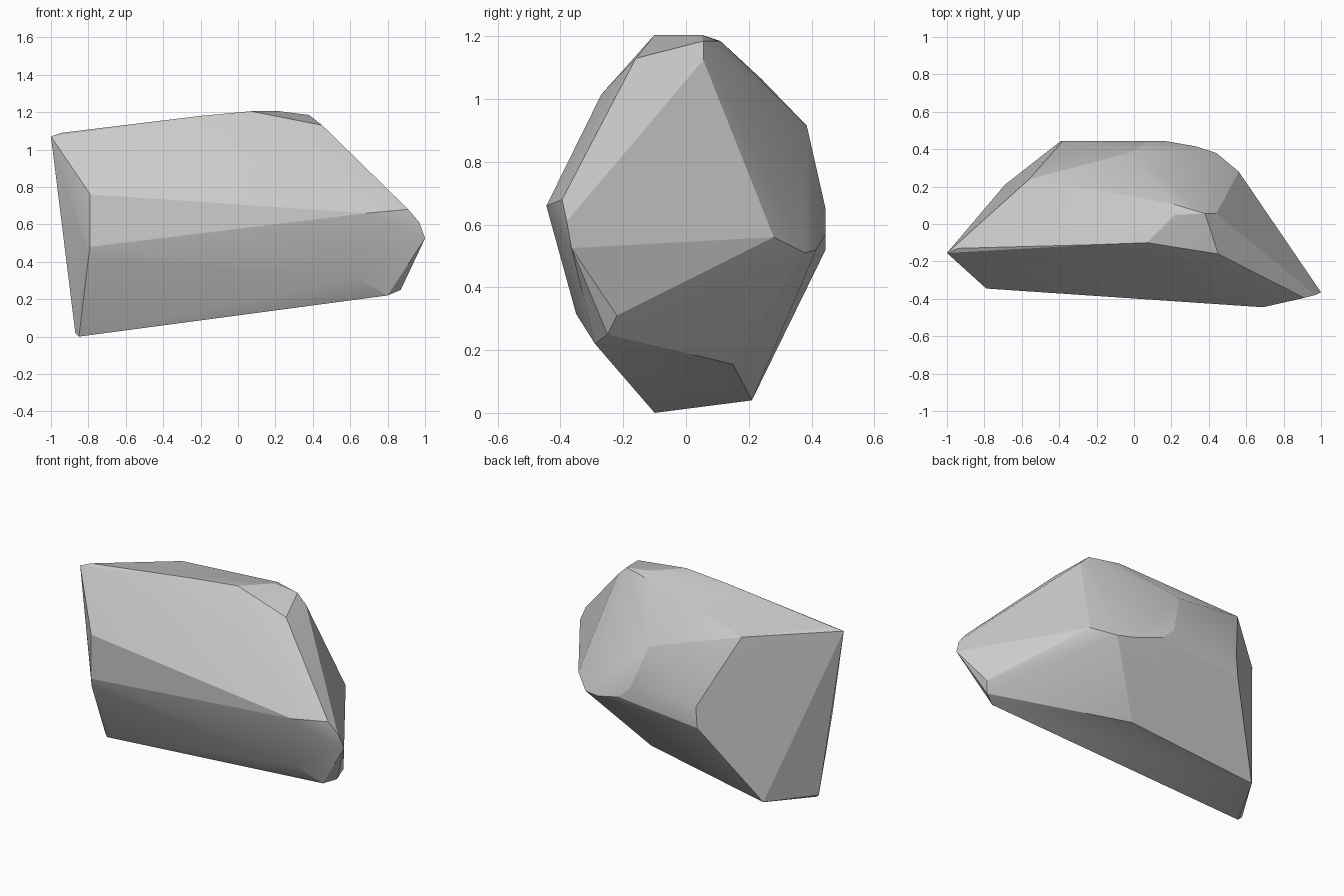
import bpy, bmesh, math

if "Cube" in bpy.data.objects:
    bpy.data.objects.remove(bpy.data.objects["Cube"])

# Corner points of the boulder, grouped by region
left_end = [(-1, -.155, 1.07), (-.94, -.13, 1.09), (-.79, -.345, .76), (-.79, -.345, .48),
            (-.80, -.325, .42)]
base = [(-.85, -.10, 0), (-.87, -.09, .02), (-.69, .21, .04), (.14, .15, .155)]
right_tip = [(.69, -.445, .66), (.91, -.395, .68), (.97, -.38, .61), (1, -.365, .525),
             (.895, -.22, .31), (.87, -.25, .25), (.80, -.29, .22), (.63, -.35, .315)]
crown = [(-.20, -.11, 1.18), (.07, -.10, 1.205), (.22, .05, 1.205), (.38, .055, 1.185),
         (.44, .055, 1.125), (.45, -.16, 1.13), (.35, -.27, 1.015), (.20, .11, 1.185)]
back = [(-.56, .24, 1.065), (-.01, .385, .915), (-.38, .445, .65), (-.39, .445, .52),
        (.08, .445, .65), (.16, .445, .57), (.33, .415, .52), (.44, .38, .51), (.56, .28, .56)]

# Boulder: convex shell around the corners
bm = bmesh.new()
for p in left_end + base + right_tip + crown + back:
    bm.verts.new(p)
hull = bmesh.ops.convex_hull(bm, input=bm.verts)
loose = {v for v in hull["geom_interior"] + hull["geom_unused"]
         if isinstance(v, bmesh.types.BMVert)}
bmesh.ops.delete(bm, geom=list(loose), context='VERTS')
bmesh.ops.recalc_face_normals(bm, faces=bm.faces)

mesh = bpy.data.meshes.new("boulder")
bm.to_mesh(mesh)
bm.free()
rock = bpy.data.objects.new("boulder", mesh)
bpy.context.collection.objects.link(rock)

# Soften only the shallow facet edges
bpy.context.view_layer.objects.active = rock
rock.select_set(True)
bpy.ops.object.shade_smooth_by_angle(angle=math.radians(15))
